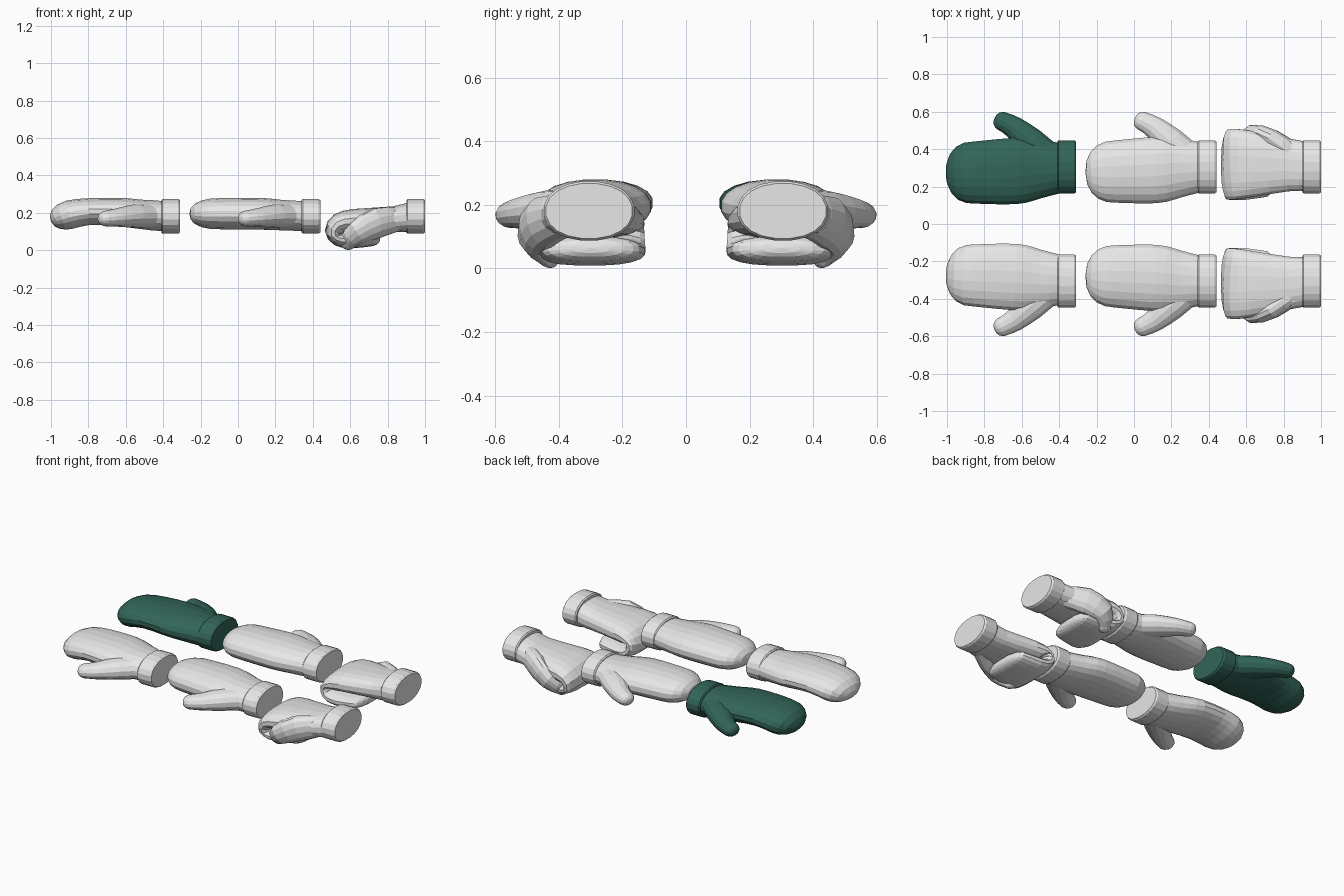
import bpy, bmesh, math
from mathutils import Vector

if "Cube" in bpy.data.objects:
    bpy.data.objects.remove(bpy.data.objects["Cube"])


def material(name, rgb):
    m = bpy.data.materials.new(name)
    m.diffuse_color = (*rgb, 1)
    m.use_nodes = True
    m.node_tree.nodes["Principled BSDF"].inputs["Base Color"].default_value = m.diffuse_color
    return m


GREEN = material("dark_green_wool", (0.032, 0.13, 0.098))
GREY = material("light_grey_wool", (0.8, 0.8, 0.8))


def smooth_path(keys, sub, cap):
    """Spline through key rings (x, y, z, half width, half thickness), then a round tip."""
    keys = [Vector(k) for k in keys]
    last = len(keys) - 1
    out = []
    for i in range(last):
        a, b = keys[i], keys[i + 1]
        m0 = (b - keys[max(i - 1, 0)]) / 2
        m1 = (keys[min(i + 2, last)] - a) / 2
        for j in range(sub):
            t = j / sub
            out.append(a * (2*t**3 - 3*t*t + 1) + m0 * (t**3 - 2*t*t + t)
                       + b * (3*t*t - 2*t**3) + m1 * (t**3 - t*t))
    end = keys[-1]
    d = Vector((end - out[-1])[:3]).normalized()
    for j in range(6):
        t = math.sin(math.pi / 2 * j / 5)
        k = max(0.0, 1 - t ** 2.3) ** (1 / 2.3) if j < 5 else 0.0
        p = Vector(end[:3]) + d * cap * t
        out.append(Vector((*p, end[3] * k, end[4] * k)))
    return out


def droop(r):
    """Relaxed pose: knuckles rise slightly and the fingers bend down."""
    s = -r[0]
    rise = 0.012 * min(1, max(0, (s - 0.1) / 0.3))
    bend = 0.85 * max(0, s - 0.45) ** 2
    slim = 1 - 0.15 * min(1, max(0, (s - 0.15) / 0.25)) + 1.2 * max(0, s - 0.5)
    return Vector((r[0] + 0.01 * max(0, s - 0.6) / 0.1, r[1] - 0.005,
                   r[2] + rise - bend, r[3], r[4] * min(1, slim)))


def loft(name, rings, side, origin, flip, mat, power=2.0, n=20):
    """Skin oval rings along a path; a last ring of no width becomes a point."""
    bm = bmesh.new()
    pts = [Vector(r[:3]) for r in rings]
    loops = []
    for i, r in enumerate(rings):
        t = (pts[min(i + 1, len(pts) - 1)] - pts[max(i - 1, 0)]).normalized()
        s = Vector(side)
        u = (s - t * s.dot(t)).normalized()
        v = t.cross(u)
        loop = []
        for k in range(n if r[3] > 0 else 1):
            a = 2 * math.pi * (k + 0.5) / n
            c, d = math.cos(a), math.sin(a)
            c = math.copysign(abs(c) ** (2 / power), c)
            d = math.copysign(abs(d) ** (2 / power), d)
            p = pts[i] + u * c * r[3] + v * d * r[4]
            loop.append(bm.verts.new((p.x + origin, p.y * flip, p.z)))
        loops.append(loop)
    for a, b in zip(loops, loops[1:]):
        for k in range(n):
            q = (k + 1) % n
            bm.faces.new((a[k], a[q], b[q], b[k]) if len(b) > 1 else (a[k], a[q], b[0]))
    bm.faces.new(loops[0])
    if len(loops[-1]) > 1:
        bm.faces.new(loops[-1])
    bmesh.ops.recalc_face_normals(bm, faces=bm.faces)
    me = bpy.data.meshes.new(name)
    bm.to_mesh(me)
    bm.free()
    me.materials.append(mat)
    ob = bpy.data.objects.new(name, me)
    bpy.context.collection.objects.link(ob)
    return ob


def union(body, part):
    mod = body.modifiers.new("join", 'BOOLEAN')
    mod.operation, mod.object, mod.solver = 'UNION', part, 'EXACT'
    mod.use_self = True
    bpy.context.view_layer.objects.active = body
    bpy.ops.object.modifier_apply(modifier=mod.name)
    bpy.data.objects.remove(part)


# x is measured from the open end of the cuff towards the fingertips
WRIST = (-.06, .305, .181, .13, .081)
flat_hand = smooth_path([WRIST, (-.2, .30, .187, .16, .082), (-.33, .288, .195, .179, .086),
                         (-.54, .28, .195, .168, .084)], 3, .16)
flat_thumb = smooth_path([(-.12, .335, .185, .08, .065), (-.24, .437, .183, .08, .063),
                          (-.33, .515, .175, .062, .05), (-.385, .545, .17, .053, .043)], 2, .055)
fist_hand = smooth_path([WRIST, (-.17, .315, .165, .142, .07), (-.38, .32, .157, .18, .064),
                         (-.46, .32, .143, .19, .055), (-.488, .315, .103, .187, .047),
                         (-.462, .308, .065, .182, .044), (-.40, .302, .054, .175, .045),
                         (-.30, .30, .06, .158, .041)], 2, .06)
fist_thumb = smooth_path([(-.15, .38, .165, .065, .055), (-.26, .45, .145, .083, .056),
                          (-.36, .48, .095, .068, .047), (-.41, .44, .048, .047, .036)], 2, .05)
OUT, WRAP = (.67, .74, 0), (.4, -.3, -.63)
poses = [("relaxed", -.31, [droop(r) for r in flat_hand], flat_thumb, OUT, 2.15),
         ("open", .44, flat_hand, flat_thumb, OUT, 2.15),
         ("fist", 1.0, fist_hand, fist_thumb, WRAP, 2.5)]

for hand_name, flip in (("right", 1), ("left", -1)):
    for pose, origin, hand, thumb, side, power in poses:
        mat = GREEN if (pose == "relaxed" and flip == 1) else GREY
        base = f"{hand_name}_{pose}"
        # hand bag with thumb
        body = loft(base + "_mitten", hand, (0, 1, 0), origin, flip, mat, power)
        union(body, loft(base + "_thumb", thumb, side, origin, flip, mat, n=14))
        # flat-ended cuff with bevelled rims
        cuff = [(x, WRIST[1], .181, .144 - b, .094 - b)
                for x, b in ((-.1, .007), (-.093, 0), (-.01, 0), (0, .007))]
        loft(base + "_cuff", cuff, (0, 1, 0), origin, flip, mat, 2.15)
